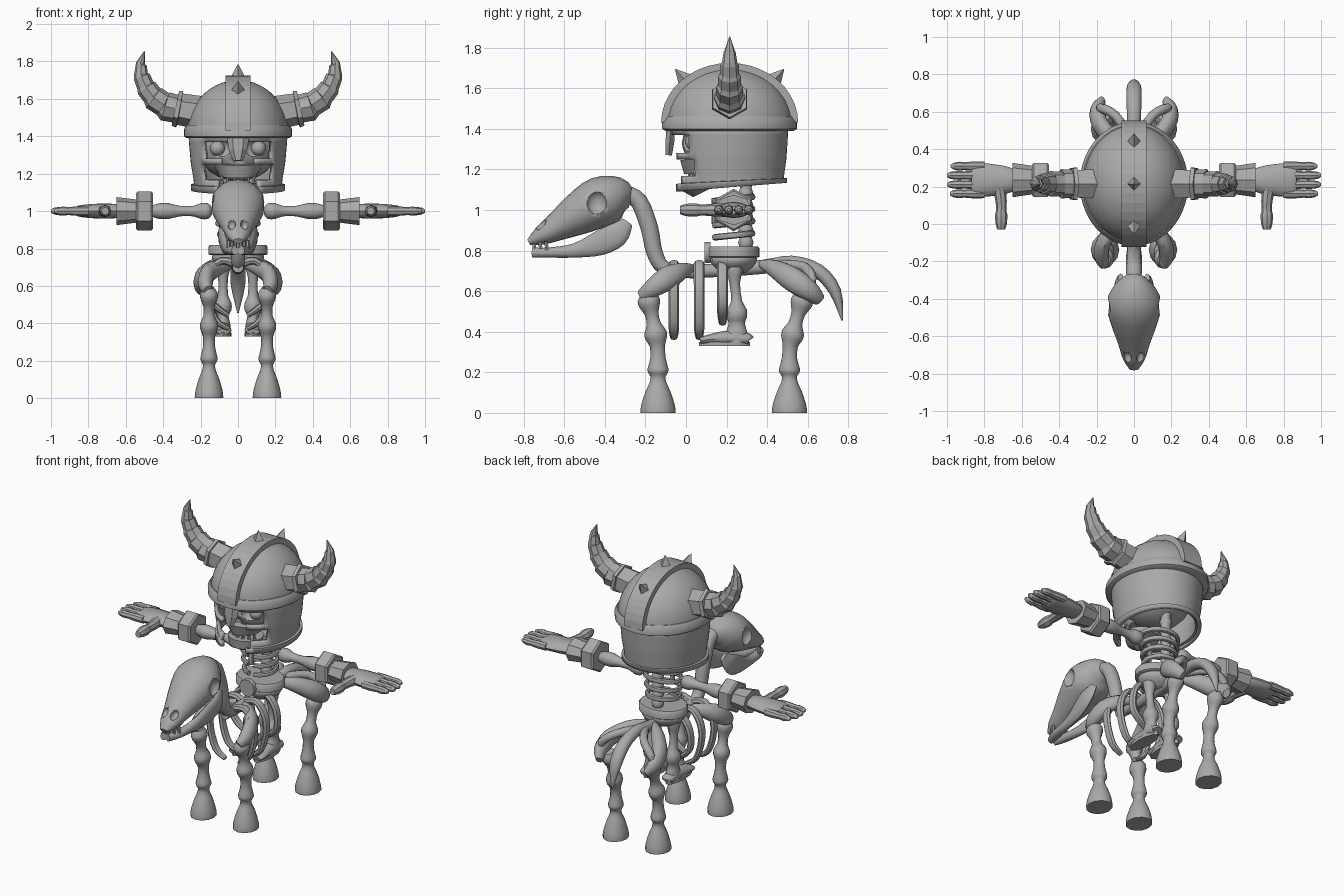
import bpy, bmesh, math
from mathutils import Vector

old = bpy.data.objects.get("Cube")
if old:
    bpy.data.objects.remove(old)

mat = bpy.data.materials.new("stone_grey")
mat.use_nodes = True
GREY = (0.4, 0.4, 0.4, 1)
mat.diffuse_color = GREY
mat.node_tree.nodes["Principled BSDF"].inputs["Base Color"].default_value = GREY
X, Y, Z = Vector((1, 0, 0)), Vector((0, 1, 0)), Vector((0, 0, 1))


def finish(name, bm, mirror=False, smooth=True, angle=40):
    bmesh.ops.recalc_face_normals(bm, faces=bm.faces)
    me = bpy.data.meshes.new(name)
    bm.to_mesh(me)
    bm.free()
    ob = bpy.data.objects.new(name, me)
    bpy.context.collection.objects.link(ob)
    me.materials.append(mat)
    if smooth:
        bpy.ops.object.select_all(action='DESELECT')
        ob.select_set(True)
        bpy.context.view_layer.objects.active = ob
        bpy.ops.object.shade_smooth_by_angle(angle=math.radians(angle))
    if mirror:
        ob.modifiers.new("mirror", 'MIRROR').use_mirror_merge = False
    return ob


def refine(pts, n):
    """Catmull-Rom subdivision of points and radii together."""
    out = []
    for i in range(len(pts) - 1):
        a, b, c, d = (pts[max(0, min(len(pts) - 1, i + k))] for k in (-1, 0, 1, 2))
        for s in range(n):
            t = s / n
            out.append([q + t / 2 * (r - p + t * (2*p - 5*q + 4*r - e + t * (3*q - p - 3*r + e)))
                        for p, q, r, e in zip(a, b, c, d)])
    return out + [list(pts[-1])]


def tube(name, pts, ref=X, sides=12, sub=3, mirror=False, turn=0.0, smooth=True):
    """Loft through (x, y, z, radius along ref, other radius)."""
    pts = [tuple(p) + (p[3],) * (5 - len(p)) for p in pts]
    if sub > 1:
        pts = refine(pts, sub)
    bm, rings = bmesh.new(), []
    for i, p in enumerate(pts):
        t = Vector(pts[min(i + 1, len(pts) - 1)][:3]) - Vector(pts[max(i - 1, 0)][:3])
        t.normalize()
        u = (ref - t * t.dot(ref)).normalized()
        v = t.cross(u)
        ring = []
        for k in range(sides):
            a = 2 * math.pi * k / sides + turn
            ring.append(bm.verts.new(Vector(p[:3]) + u * max(p[3], .002) * math.cos(a)
                                     + v * max(p[4], .002) * math.sin(a)))
        rings.append(ring)
    for r, s in zip(rings, rings[1:]):
        for k in range(sides):
            j = (k + 1) % sides
            bm.faces.new((r[k], r[j], s[j], s[k]))
    bm.faces.new(rings[0])
    bm.faces.new(rings[-1])
    return finish(name, bm, mirror, smooth)


def ball(name, c, r, mirror=False):
    bm = bmesh.new()
    bmesh.ops.create_uvsphere(bm, u_segments=20, v_segments=12, radius=1)
    for v in bm.verts:
        v.co = Vector(c) + Vector(a * b for a, b in zip(v.co, r))
    return finish(name, bm, mirror)


def carve(ob, *cutters):
    """Cut the given bodies out of an object and drop them."""
    for c in cutters:
        m = ob.modifiers.new("cut", 'BOOLEAN')
        m.object, m.operation, m.solver = c, 'DIFFERENCE', 'EXACT'
    dg = bpy.context.evaluated_depsgraph_get()
    me = bpy.data.meshes.new_from_object(ob.evaluated_get(dg))
    ob.modifiers.clear()
    ob.data = me
    for c in cutters:
        bpy.data.objects.remove(c)


# Horse skull with eye sockets and nostrils
skull = tube("horse_skull", [(0, -.27, 1.05, .03, .04), (0, -.32, 1.06, .10, .10), (0, -.42, 1.04, .148, .125),
                             (0, -.53, .98, .125, .105), (0, -.64, .915, .085, .07), (0, -.72, .87, .06, .045),
                             (0, -.775, .84, .025, .015)], sides=20)
carve(skull, ball("socket_a", (.15, -.44, 1.035), (.045, .05, .06)),
      ball("socket_b", (-.15, -.44, 1.035), (.045, .05, .06)),
      ball("nostril_a", (.035, -.72, .93), (.022, .04, .03)),
      ball("nostril_b", (-.035, -.72, .93), (.022, .04, .03)))
tube("horse_jaw", [(.07, -.29, .94, .015, .03), (.085, -.34, .88, .022, .06), (.075, -.43, .835, .022, .06),
                   (.055, -.55, .80, .025, .035), (.035, -.68, .79, .03, .025), (.015, -.755, .79, .02, .025)],
     mirror=True)
for i in range(3):
    tube("horse_tooth_" + str(i), [(.015 + .018 * i, -.745 + .03 * i, .80, .01), (.015 + .018 * i, -.75 + .03 * i, .845, .01)],
         sides=6, sub=1, mirror=True)

# Neck, spine and tail
tube("horse_neck", [(0, -.29, 1.08, .04), (0, -.23, 1.04, .043), (0, -.18, .91, .043), (0, -.155, .79, .04),
                    (0, -.10, .71, .035), (0, .05, .695, .032)])
tube("horse_spine", [(0, -.14, .70, .03), (0, .1, .70, .033), (0, .38, .72, .035), (0, .52, .74, .035),
                     (0, .65, .70, .04, .035), (0, .735, .60, .038, .03), (0, .77, .455, .004, .004)])

# Horse ribs
for i, (y, low) in enumerate(((-.06, .36), (.065, .36), (.18, .43))):
    tube("horse_rib_" + str(i), [(0, y, .71, .025), (.09, y, .735, .027, .02), (.15, y, .66, .027, .02),
                                 (.16, y, .55, .026, .018), (.12, y, low + .06, .026, .018),
                                 (.05, y, low + .01, .018, .012)], ref=Y, sides=8, mirror=True)

# Shoulder blades and haunches
tube("shoulder_blade", [(.03, .03, .715, .015, .02), (.10, -.02, .70, .035, .042), (.16, -.09, .665, .04, .058),
                        (.175, -.17, .61, .04, .045), (.16, -.22, .575, .025, .03)], mirror=True)
tube("haunch", [(.03, .37, .735, .015, .02), (.10, .44, .71, .04, .045), (.18, .53, .655, .045, .06),
                (.195, .61, .60, .04, .05), (.17, .66, .555, .02, .03)], mirror=True)
tube("hip_arch", [(.02, .46, .73, .025), (.10, .58, .72, .025), (.18, .62, .66, .025), (.19, .6, .58, .02)],
     ref=Z, mirror=True)

# Horse legs: stacked bone segments above a flared hoof
LEG = ((.59, .03), (.56, .05), (.53, .048), (.49, .032), (.44, .032), (.40, .05), (.37, .05), (.33, .035),
       (.27, .035), (.22, .047), (.20, .046), (.18, .035), (.15, .038), (.11, .055), (.05, .074), (.015, .08), (0, .08))
for name, foot, lean in (("front_leg", -.138, -.055), ("back_leg", .51, .075)):
    tube(name, [(.155, foot + lean * max(0, (z - .3) / .29) ** 1.3, z, r * .95, r * 1.08) for z, r in LEG],
         sub=2, mirror=True)

# Rider pelvis, belt, backbone and ribs
C = .235
tube("rider_pelvis", [(0, C, .69, .07, .06), (0, C, .72, .12, .10), (0, C, .76, .14, .115), (0, C, .80, .10, .08)],
     sides=16)
tube("rider_belt", [(0, C, .765, .15, .12), (0, C, .77, .158, .128), (0, C, .81, .158, .128), (0, C, .82, .15, .12)],
     sides=20, sub=1)
tube("belt_buckle", [(0, .09, .79, .055), (0, .12, .79, .055)], sides=10, sub=1)
tube("rider_backbone", [(0, .295, .75 + i * .03, .038 if i % 2 else .028) for i in range(16)], sub=2)
for i, z in enumerate((.875, .935, .995, 1.055)):
    w = .10 + .008 * i
    arc = [math.radians(a) for a in range(-80, 261, 20)]
    tube("rider_rib_" + str(i), [(w * math.cos(a), C + .095 * math.sin(a), z + .01 * math.sin(a), .016, .014)
                                 for a in arc], ref=Z, sides=8, sub=1)
tube("breastbone", [(0, .14, .93, .015), (0, .14, 1.06, .025, .015)], sides=8)

# Rider legs and feet
tube("rider_leg", [(.08, .24, .74, .035), (.08, .24, .70, .04), (.08, .24, .64, .026), (.08, .25, .55, .027),
                   (.08, .25, .51, .045, .05), (.08, .25, .47, .045, .05), (.08, .25, .44, .03, .04),
                   (.08, .25, .39, .04, .055), (.08, .25, .35, .04, .06)], sub=2, mirror=True)
tube("rider_foot", [(.08, .07, .355, .035, .015), (.08, .10, .36, .045, .022), (.08, .2, .37, .042, .035),
                    (.08, .30, .365, .04, .03), (.08, .315, .36, .03, .02)], mirror=True)
tube("rider_sole", [(.08, .19, .33, .045, .125), (.08, .19, .35, .045, .125)], sub=1, mirror=True)

# Arms with angular bracers
A = 1.0
tube("arm_bone", [(.14, C, A, .02), (.16, C, A, .042), (.20, C, A, .042), (.24, C, A, .028), (.31, C, A, .028),
                  (.37, C, A, .042), (.42, C, A, .042), (.46, C, A, .03)], ref=Z, sub=2, mirror=True)
tube("bracer_ring", [(.455, C, A, .095), (.465, C, A, .105), (.535, C, A, .105), (.545, C, A, .095)],
     ref=Z, sides=6, sub=1, mirror=True, smooth=False)
tube("bracer_cuff", [(.53, C, A, .06, .075), (.57, C, A, .065, .08), (.65, C, A, .075, .092)],
     ref=Z, sides=8, sub=1, mirror=True, smooth=False)

# Hands
tube("palm", [(.63, C, A, .035, .055), (.69, C, A, .04, .075), (.78, C, A, .038, .088), (.85, C, A, .03, .088),
              (.87, C, A, .02, .08)], ref=Z, mirror=True)
for i, tip in enumerate((.985, 1.0, 1.0, .98)):
    y = .162 + .049 * i
    tube("finger_" + str(i), [(.80, y, A, .024), (.86, y, A, .025), (.91, y, A, .021), (.93, y, A, .024),
                              (tip - .02, y, A, .019), (tip, y, A, .008)], ref=Z, sides=8, sub=2, mirror=True)
tube("thumb", [(.72, .2, A, .035), (.71, .12, A, .03), (.71, .07, A, .027), (.71, .05, A, .033),
               (.71, 0, A, .03), (.71, -.03, A, .02)], ref=Z, sides=8, sub=2, mirror=True)

# Rider skull, eyes and teeth
H = .215
head = ball("rider_skull", (0, .2, 1.33), (.21, .22, .17))
carve(head, ball("eye_hole_a", (.10, -.01, 1.335), (.065, .05, .05)),
      ball("eye_hole_b", (-.10, -.01, 1.335), (.065, .05, .05)),
      ball("nose_hole", (0, -.02, 1.26), (.03, .04, .04)))
ball("eye", (.11, .035, 1.335), (.04, .04, .04), True)
tube("upper_jaw", [(0, .09, 1.19, .10, .10), (0, .08, 1.26, .14, .11)], sides=16, sub=1)
tube("lower_jaw", [(0, .09, 1.09, .06, .06), (0, .08, 1.11, .10, .10), (0, .08, 1.15, .11, .105)], sides=16, sub=1)
for i, x in enumerate((.02, .055, .085)):
    y = .015 + x * .45
    tube("upper_tooth_" + str(i), [(x, y, 1.20, .018), (x, y - .01, 1.16, .003)], sides=6, sub=1, mirror=True)
    tube("lower_tooth_" + str(i), [(x, y, 1.14, .016), (x, y - .01, 1.175, .003)], sides=6, sub=1, mirror=True)

# Helmet face guard: sloped shell with eye, cheek and mouth openings
bm, N, rings = bmesh.new(), 60, []
for z, rx, ry in ((1.41, .265, .29), (1.37, .263, .288), (1.28, .255, .282), (1.25, .252, .28), (1.165, .238, .27),
                  (1.13, .236, .268), (1.128, .252, .282), (1.09, .252, .282)):
    ring = []
    for k in range(N):
        a = 2 * math.pi * (k + .5) / N
        y = H + ry * math.sin(a)
        ring.append(bm.verts.new((rx * math.cos(a), y, z + max(0, 1.2 - z) * .7 * (y + .07))))
    rings.append(ring)
for row, (r, s) in enumerate(zip(rings, rings[1:])):
    for k in range(N):
        j = (k + 1) % N
        x, y = abs(r[k].co.x + r[j].co.x) / 2, r[k].co.y
        gap = .19 if row in (1, 3) else .10
        if y > .12 or x > gap or row == 0:
            bm.faces.new((r[k], r[j], s[j], s[k]))
guard = finish("face_guard", bm)
guard.modifiers.new("thickness", 'SOLIDIFY').thickness = .025
tube("nose_guard", [(0, -.075, 1.40, .06, .025), (0, -.08, 1.33, .05, .025), (0, -.085, 1.27, .025, .018)],
     sides=6, sub=1, smooth=False)

# Helmet dome, rim and crest
dome = [(0, H, 1.42 + .28 * math.sin(a), .272 * math.cos(a), .315 * math.cos(a))
        for a in (math.pi / 2 * i / 10 for i in range(11))]
tube("helmet_dome", dome, sides=40, sub=1)
tube("helmet_rim", [(0, H, 1.39, .275, .315), (0, H, 1.40, .288, .333), (0, H, 1.435, .29, .333),
                    (0, H, 1.46, .275, .316)], sides=40, sub=1)
arch = [math.radians(a) for a in range(0, 181, 9)]
tube("helmet_crest", [(0, H + .318 * math.cos(a), 1.43 + .275 * math.sin(a), .095, .028) for a in arch],
     sides=4, sub=1, turn=math.pi / 4, smooth=False)
for i, deg in enumerate((48, 90, 132)):
    d = Vector((0, math.cos(math.radians(deg)), math.sin(math.radians(deg))))
    p = Vector((0, H + .325 * d.y, 1.43 + .28 * d.z))
    tube("crest_spike_" + str(i), [(*p, .042), (*(p + d * .075), .002)], sides=4, sub=1, smooth=False)

# Horns with hexagonal sockets and stepped segments
tube("horn_socket", [(.20, H, 1.525, .09), (.31, H, 1.545, .085), (.312, H, 1.545, .1), (.335, H, 1.55, .095)],
     ref=Z, sides=6, sub=1, mirror=True, smooth=False)
HORN = [(.32, H, 1.545, .075), (.39, H, 1.56, .07), (.45, H, 1.605, .06), (.49, H, 1.66, .05),
        (.515, H, 1.72, .04), (.518, H, 1.78, .026), (.50, H, 1.855, .002)]
horn = [HORN[0]]
for p in HORN[1:-1]:
    horn += [(*p[:3], p[3] * 1.12), (p[0] + .004, p[1], p[2] + .008, p[3] * .95)]
tube("horn", horn + [HORN[-1]], ref=Y, sides=8, sub=1, mirror=True, smooth=False)
